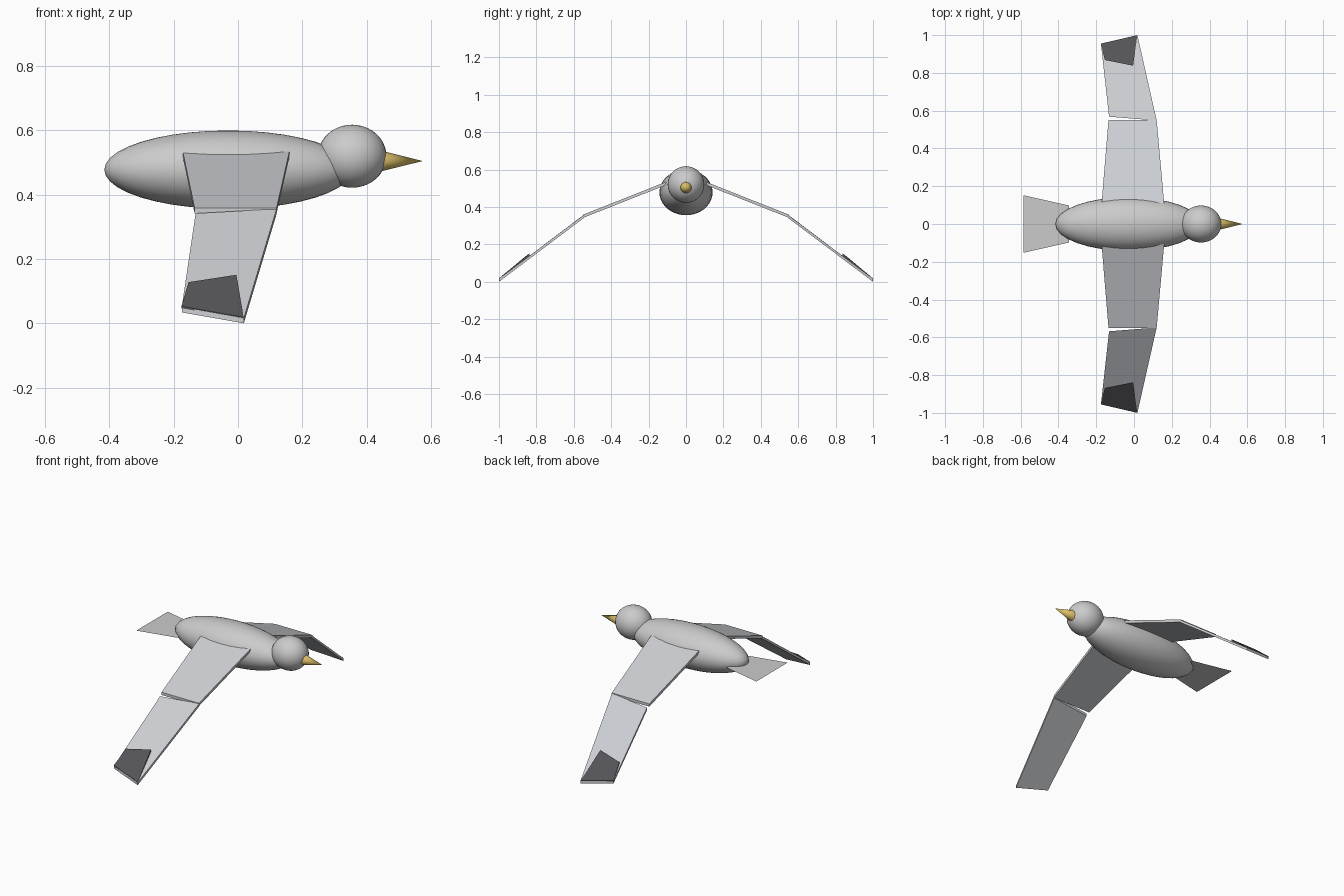
import bpy
from math import pi

if "Cube" in bpy.data.objects:
    bpy.data.objects.remove(bpy.data.objects["Cube"])


def colour(name, rgb):
    m = bpy.data.materials.new(name)
    m.diffuse_color = (*rgb, 1)
    m.use_nodes = True
    m.node_tree.nodes["Principled BSDF"].inputs["Base Color"].default_value = m.diffuse_color
    return m


wing_grey = colour("wing_grey", (0.60, 0.62, 0.65))
dark_grey = colour("dark_grey", (0.09, 0.09, 0.10))
gold = colour("gold", (0.70, 0.52, 0.14))


def ellipsoid(name, centre, radii):
    bpy.ops.mesh.primitive_uv_sphere_add(segments=32, ring_count=20, radius=1, location=centre)
    ob = bpy.context.object
    ob.name = name
    ob.scale = radii
    bpy.ops.object.transform_apply(location=False, rotation=False, scale=True)
    bpy.ops.object.shade_smooth()
    return ob


def mesh_object(name, verts, faces, mat=None):
    me = bpy.data.meshes.new(name)
    me.from_pydata(verts, [], faces)
    ob = bpy.data.objects.new(name, me)
    bpy.context.collection.objects.link(ob)
    if mat:
        me.materials.append(mat)
    return ob


def wing_panel(name, top, drops, mat):
    """Four-sided slab with its upper corners given, mirrored to both sides."""
    low = [(x, y, z - d) for (x, y, z), d in zip(top, drops)]
    faces = [(0, 1, 2, 3), (7, 6, 5, 4)]
    faces += [(i, i + 4, (i + 1) % 4 + 4, (i + 1) % 4) for i in range(4)]
    ob = mesh_object(name, top + low, faces, mat)
    mod = ob.modifiers.new("both_sides", 'MIRROR')
    mod.use_axis = (False, True, False)
    mod.use_mirror_merge = False
    return ob


# Body and head
ellipsoid("body", (-0.03, 0, 0.478), (0.386, 0.142, 0.122))
ellipsoid("head", (0.355, 0, 0.52), (0.107, 0.098, 0.098))

# Beak
bpy.ops.mesh.primitive_cone_add(vertices=16, radius1=0.031, radius2=0, depth=0.125,
                                location=(0.5125, 0, 0.505), rotation=(0, pi / 2, 0))
beak = bpy.context.object
beak.name = "beak"
beak.data.materials.append(gold)
bpy.ops.object.shade_smooth_by_angle()

# Tail: a single flat sheet
mesh_object("tail", [(-0.585, -0.152, 0.465), (-0.345, -0.098, 0.465),
                     (-0.345, 0.098, 0.465), (-0.585, 0.152, 0.465)], [(0, 1, 2, 3)])

# Inner and outer wing panels (corners: front root, front tip, back tip, back root)
wing_panel("inner_wing",
           [(-0.172, 0.105, 0.535), (0.16, 0.105, 0.535),
            (0.12, 0.55, 0.359), (-0.135, 0.55, 0.359)], [0.017] * 4, wing_grey)
wing_panel("outer_wing",
           [(-0.132, 0.568, 0.342), (0.12, 0.548, 0.356),
            (0.018, 1.0, 0.016), (-0.175, 0.955, 0.050)], [0.016] * 4, wing_grey)

# Dark wing-tip wedges lying on the outer panels
wing_panel("wing_tip",
           [(-0.154, 0.868, 0.128), (-0.005, 0.838, 0.151),
            (0.0175, 0.999, 0.019), (-0.176, 0.955, 0.053)],
           [0.016, 0.018, 0.006, 0.006], dark_grey)
